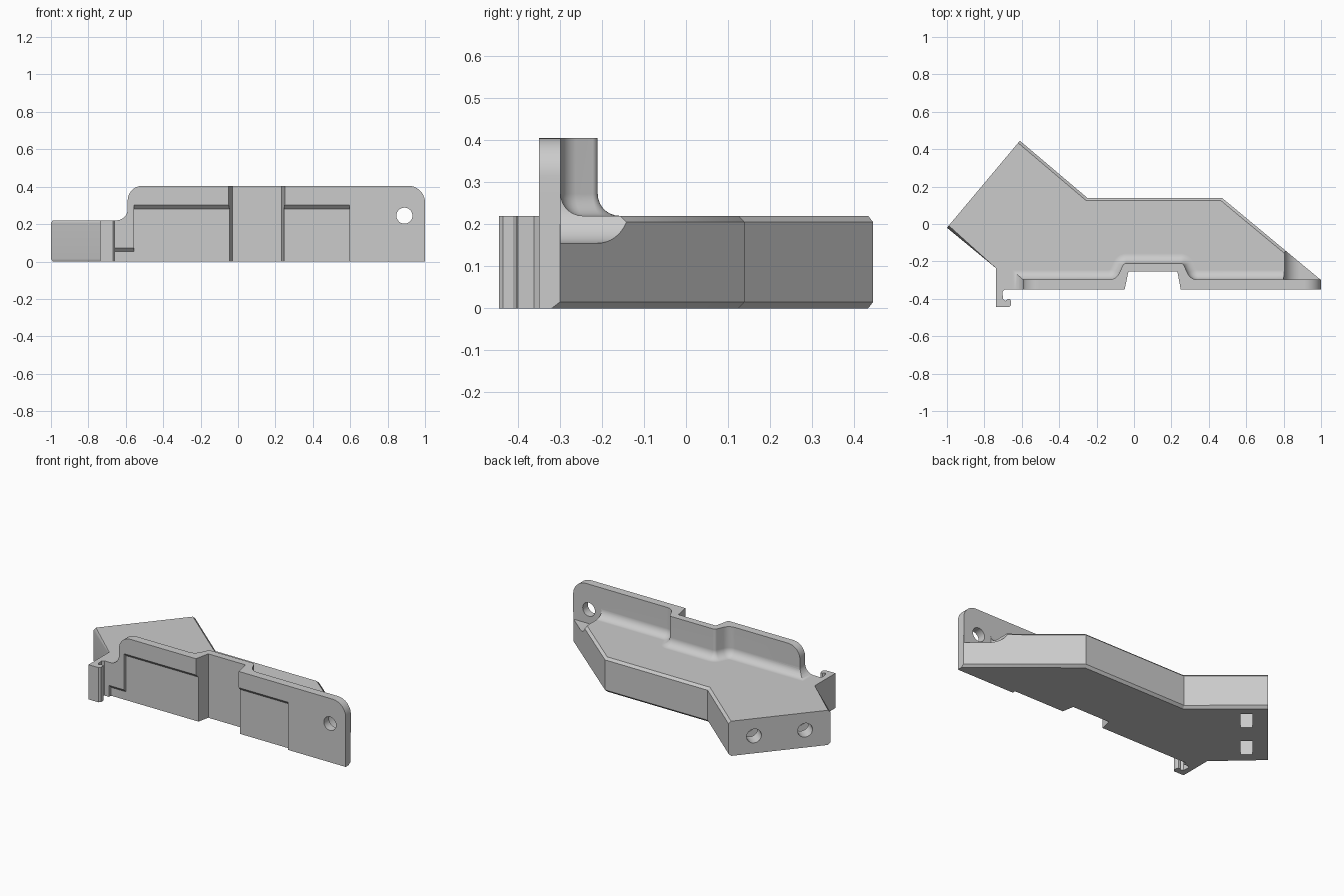
import bpy, bmesh, math
from mathutils import Vector, Matrix

if "Cube" in bpy.data.objects:
    bpy.data.objects.remove(bpy.data.objects["Cube"])


def to_object(name, bm):
    bmesh.ops.recalc_face_normals(bm, faces=bm.faces)
    me = bpy.data.meshes.new(name)
    bm.to_mesh(me)
    bm.free()
    ob = bpy.data.objects.new(name, me)
    bpy.context.collection.objects.link(ob)
    return ob


def loft(rings):
    """Closed solid through rings of equal point count."""
    bm = bmesh.new()
    rows = [[bm.verts.new(p) for p in r] for r in rings]
    n = len(rows[0])
    for a, b in zip(rows, rows[1:]):
        for i in range(n):
            j = (i + 1) % n
            bm.faces.new((a[i], a[j], b[j], b[i]))
    bm.faces.new(rows[0][::-1])
    bm.faces.new(rows[-1])
    return bm


def prism_y(name, front, y0, y1, back=None):
    return to_object(name, loft([[(x, y0, z) for x, z in front],
                                 [(x, y1, z) for x, z in (back or front)]]))


def rod(name, start, direction, length, radius, sides=32):
    d = Vector(direction).normalized()
    side = d.cross(Vector((0, 0, 1)))
    rot = Matrix((side, Vector((0, 0, 1)), d)).transposed().to_4x4()
    bm = bmesh.new()
    bmesh.ops.create_cone(bm, cap_ends=True, segments=sides, radius1=radius,
                          radius2=radius, depth=length,
                          matrix=Matrix.Translation(Vector(start) + d * length / 2) @ rot)
    return to_object(name, bm)


def boolean(ob, tool, operation):
    tool.hide_render = True
    m = ob.modifiers.new("cut", 'BOOLEAN')
    m.operation, m.solver, m.object = operation, 'EXACT', tool
    bpy.context.view_layer.objects.active = ob
    bpy.ops.object.modifier_apply(modifier=m.name)
    bpy.data.objects.remove(tool)


def arc(cx, cz, r, a0, a1, n=10):
    return [(cx + r * math.cos(math.radians(a0 + (a1 - a0) * i / n)),
             cz + r * math.sin(math.radians(a0 + (a1 - a0) * i / n))) for i in range(n + 1)]


def round_path(pts, radii, n=5):
    """Round the inner corners of a polyline."""
    pts = [Vector(p) for p in pts]
    out = [pts[0]]
    for a, p, b, r in zip(pts, pts[1:], pts[2:], radii):
        u, v = (a - p).normalized(), (b - p).normalized()
        half = u.angle(v) / 2
        t = r / math.tan(half)
        c = p + (u + v).normalized() * r / math.sin(half)
        s, e = (p + u * t - c).normalized(), (p + v * t - c).normalized()
        turn = math.copysign(s.angle(e), s.x * e.y - s.y * e.x)
        a0 = math.degrees(math.atan2(s.y, s.x))
        out += [Vector(q) for q in arc(c.x, c.y, r, a0, a0 + math.degrees(turn), n)]
    return out + [pts[-1]]


def offset(path, d):
    """Shift a polyline sideways to its left by d."""
    dirs = [(b - a).normalized() for a, b in zip(path, path[1:])]
    out = []
    for p, u, v in zip(path, dirs[:1] + dirs, dirs + dirs[-1:]):
        n1, n2 = Vector((-u.y, u.x)), Vector((-v.y, v.x))
        m = (n1 + n2).normalized()
        out.append(p + m * d / m.dot(n1))
    return out


# Body plate with hook, extruded from its plan outline
H = 0.22
plan = [(-1, -.02), (-.61, .445), (-.25, .14), (.47, .14), (1, -.30), (1, -.35),
        (.25, -.35), (.232, -.255), (-.03, -.255), (-.05, -.35),
        (-.692, -.35), (-.704, -.362), (-.70, -.40), (-.688, -.412), (-.677, -.402),
        (-.663, -.402), (-.657, -.412), (-.657, -.435), (-.667, -.445),
        (-.737, -.445), (-.737, -.237)]
bm = loft([[(x, y, z) for x, y in plan] for z in (0, H)])
bm.verts.ensure_lookup_table()
n = len(plan)
chamfer = [bm.edges.get((bm.verts[k + i], bm.verts[k + (i + 1) % n]))
           for k in (0, n) for i in (1, 2, 3, n - 1)]
bmesh.ops.recalc_face_normals(bm, faces=bm.faces)
bmesh.ops.bevel(bm, geom=chamfer, offset=.015, segments=1, affect='EDGES')
bracket = to_object("bracket_body", bm)

# Upright wall with a stepped middle and a fillet at its foot
front = [Vector(p) for p in ((-.66, -.35), (-.05, -.35), (-.03, -.255),
                             (.232, -.255), (.25, -.35), (1, -.35))]
back = round_path([(-.66, -.298), (-.095, -.298), (-.055, -.21), (.262, -.21),
                   (.302, -.298), (1, -.298)], [.06, .02, .02, .06])
R = .052
levels = [(.2, R)] + [(H + R - R * math.cos(a), R - R * math.sin(a))
                      for a in (math.pi / 2 * i / 7 for i in range(8))] + [(.45, 0)]
wall = to_object("wall", loft([[(p.x, p.y, z) for p in front + offset(back, d)[::-1]]
                               for z, d in levels]))
outline = ([(-1.1, .1), (-1.1, H)] + arc(-.65, H + .06, .06, -90, 0)
           + arc(-.51, .325, .08, 180, 90) + arc(.91, .315, .09, 90, 0) + [(1, .1)])
boolean(wall, prism_y("wall_outline", outline, -.6, .2), 'INTERSECT')
boolean(bracket, wall, 'UNION')

# Shallow L-shaped recess on the front face with a sloped overhang


def recess(dz):
    return [(-.66, -.1), (-.66, .073 + dz), (-.555, .073 + dz), (-.555, .302 + dz),
            (.597, .302 + dz), (.597, -.1)]


boolean(bracket, prism_y("recess", recess(.02), -.37, -.33, recess(-.02)), 'DIFFERENCE')

# Clearance pocket behind the wall hole, then the hole itself
pocket = arc(.89, .245, .09, 90, 270, 24) + [(1.1, .155), (1.1, .335)]
boolean(bracket, prism_y("pocket", pocket, -.298, .1), 'DIFFERENCE')
boolean(bracket, rod("wall_hole", (.89, -.5, .245), (0, 1, 0), .4, .043), 'DIFFERENCE')

# Bolt holes in the angled end, with nut slots open to the underside
A, B = Vector((-1, -.02, 0)), Vector((-.61, .445, 0))
along = (B - A).normalized()
inward = Vector((along.y, -along.x, 0))
for t in (.25, .75):
    p = A.lerp(B, t)
    c = p + Vector((0, 0, .11))
    boolean(bracket, rod("bolt_hole", c - inward * .05, inward, .32, .044), 'DIFFERENCE')
    # pointed-top slot: hexagonal nut seat continued straight down
    seat = [(-.075, -.1), (-.075, .15), (0, .193), (.075, .15), (.075, -.1)]
    slot = to_object("nut_slot", loft([[p + inward * d + along * s + Vector((0, 0, z))
                                        for s, z in seat] for d in (.087, .153)]))
    boolean(bracket, slot, 'DIFFERENCE')

# Smooth shading on curved parts only
bpy.ops.object.select_all(action='DESELECT')
bracket.select_set(True)
bpy.context.view_layer.objects.active = bracket
bpy.ops.object.shade_smooth_by_angle(angle=math.radians(28))
wn = bracket.modifiers.new("weighted_normals", 'WEIGHTED_NORMAL')
wn.keep_sharp = True
